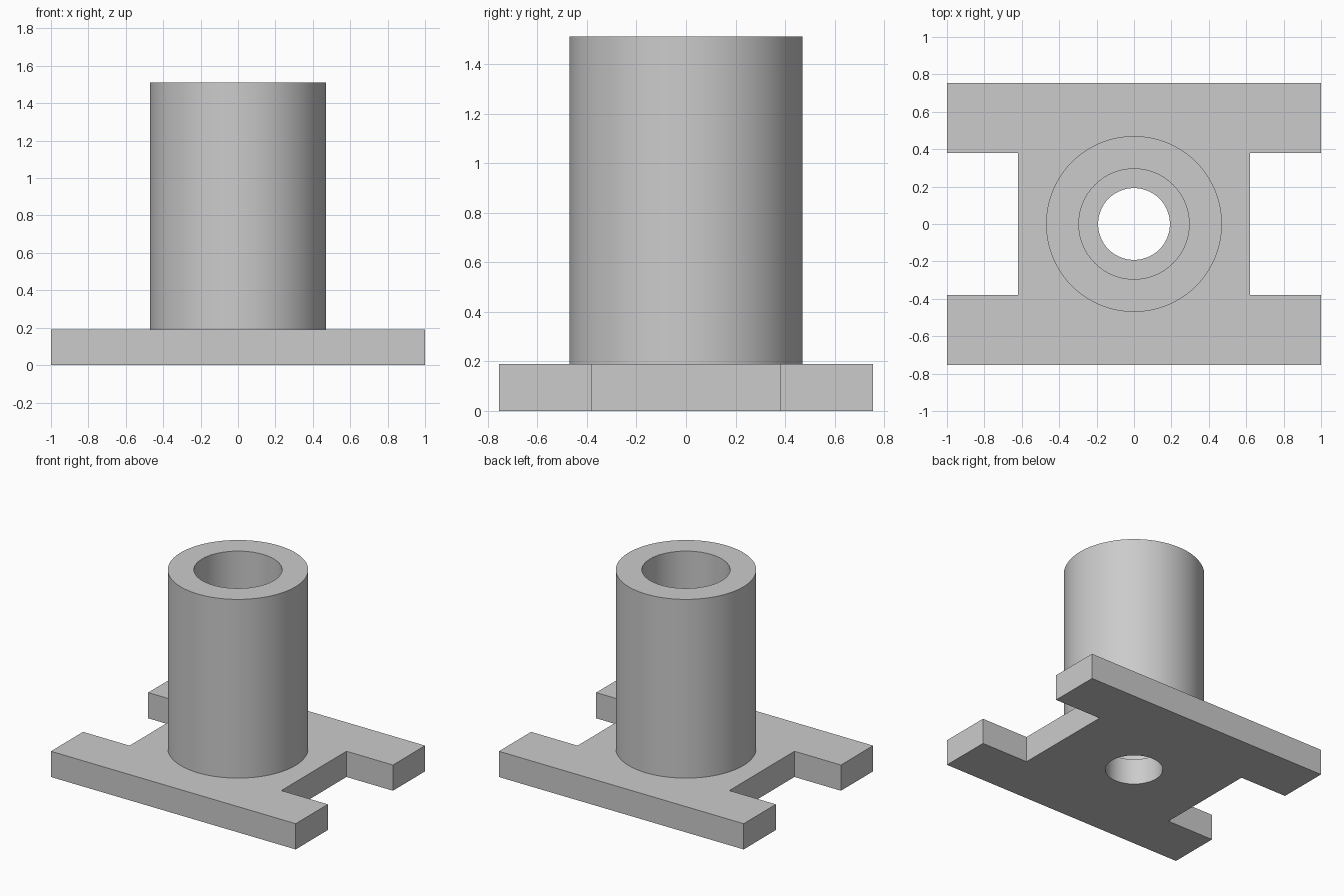
import bpy, bmesh, math
from mathutils import Matrix, Vector

cube = bpy.data.objects.get("Cube")
if cube:
    bpy.data.objects.remove(cube, do_unlink=True)

SEGMENTS = 96
HALF_X, HALF_Y = 1.0, 0.755        # plate half size
NOTCH_X, NOTCH_Y = 0.62, 0.38      # inner corner of the side notches
PLATE_TOP, TUBE_TOP = 0.19, 1.51
OUTER_R, BORE_R, HOLE_R = 0.47, 0.295, 0.192

grey = bpy.data.materials.new("plain grey")
grey.use_nodes = True
grey.diffuse_color = (0.6, 0.6, 0.6, 1)
grey.node_tree.nodes["Principled BSDF"].inputs["Base Color"].default_value = grey.diffuse_color


def finish(bm, name):
    """Turn a bmesh into a named, smooth shaded grey object."""
    bmesh.ops.recalc_face_normals(bm, faces=bm.faces)
    mesh = bpy.data.meshes.new(name)
    bm.to_mesh(mesh)
    bm.free()
    mesh.materials.append(grey)
    obj = bpy.data.objects.new(name, mesh)
    bpy.context.collection.objects.link(obj)
    bpy.ops.object.select_all(action="DESELECT")
    obj.select_set(True)
    bpy.context.view_layer.objects.active = obj
    bpy.ops.object.shade_smooth_by_angle(angle=math.radians(30))
    return obj


def closed_loop(bm, points):
    verts = [bm.verts.new(p) for p in points]
    return [bm.edges.new((a, b)) for a, b in zip(verts, verts[1:] + verts[:1])]


# Base plate: H-shaped outline with a round hole, extruded upwards
quarter = [(HALF_X, HALF_Y), (HALF_X, NOTCH_Y), (NOTCH_X, NOTCH_Y)]
right_side = quarter + [(x, -y) for x, y in reversed(quarter)]
outline = right_side + [(-x, y) for x, y in reversed(right_side)]
bm = bmesh.new()
edges = closed_loop(bm, [(x, y, 0) for x, y in outline])
angles = [math.tau * i / SEGMENTS for i in range(SEGMENTS)]
edges += closed_loop(bm, [(HOLE_R * math.cos(a), HOLE_R * math.sin(a), 0) for a in angles])
bmesh.ops.triangle_fill(bm, edges=edges, use_beauty=True, normal=Vector((0, 0, -1)))
result = bmesh.ops.extrude_face_region(bm, geom=bm.faces[:], use_keep_orig=True)
top_verts = [g for g in result["geom"] if isinstance(g, bmesh.types.BMVert)]
bmesh.ops.translate(bm, verts=top_verts, vec=(0, 0, PLATE_TOP))
finish(bm, "base_plate")

# Upright tube: rectangular wall section spun about z, seated just inside the plate
bm = bmesh.new()
foot = PLATE_TOP - 0.01
section = closed_loop(bm, [(BORE_R, 0, foot), (OUTER_R, 0, foot),
                           (OUTER_R, 0, TUBE_TOP), (BORE_R, 0, TUBE_TOP)])
bmesh.ops.spin(bm, geom=bm.verts[:] + section, cent=(0, 0, 0), axis=(0, 0, 1),
               angle=math.tau, steps=SEGMENTS, use_merge=True)
bmesh.ops.remove_doubles(bm, verts=bm.verts[:], dist=0.0001)
finish(bm, "upright_tube")
